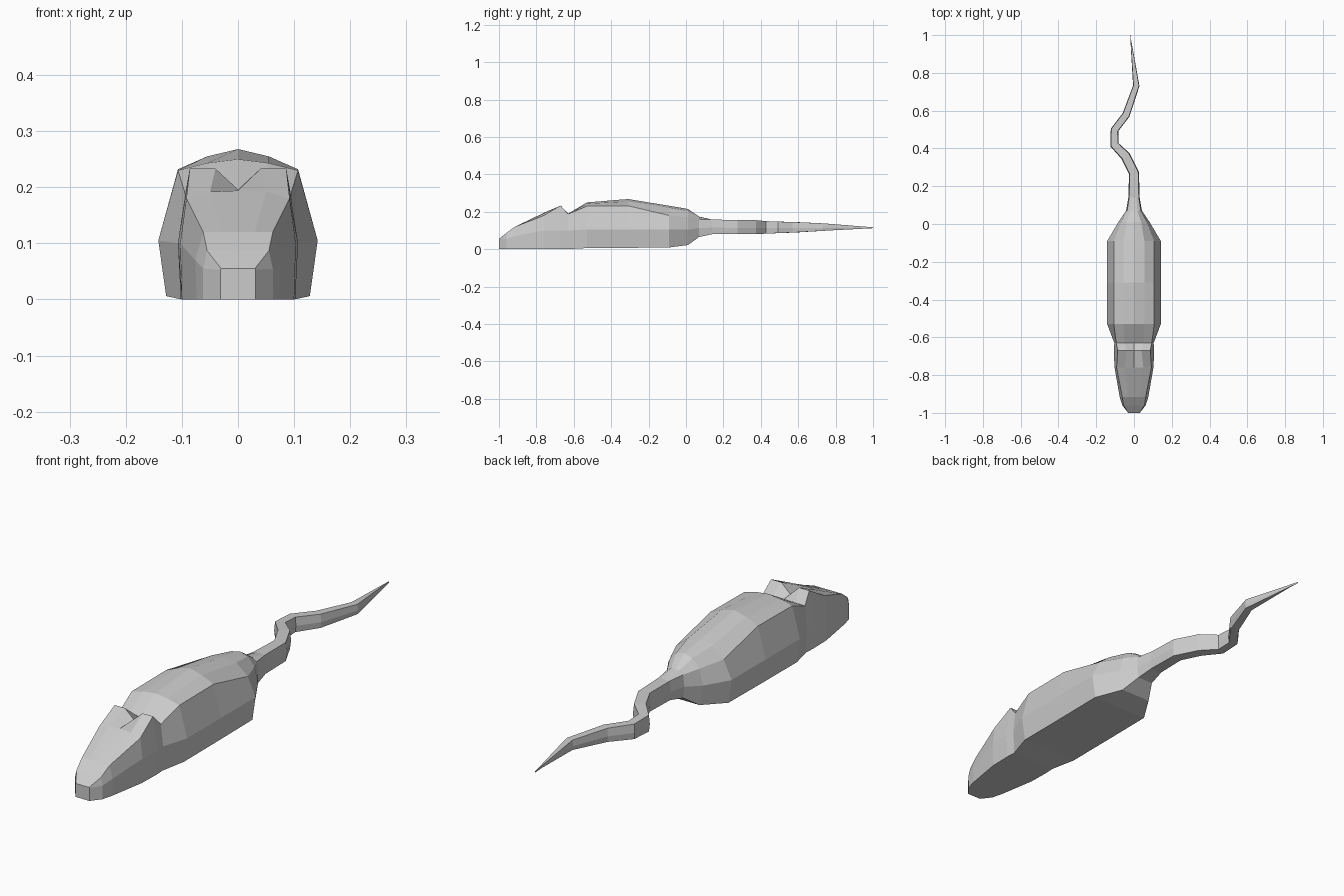
import bpy, bmesh, math
from mathutils import Vector

if "Cube" in bpy.data.objects:
    bpy.data.objects.remove(bpy.data.objects["Cube"])


def half_ring(b, m, s, q, top):
    """Mirror a right-half profile into a full ring, left bottom to right bottom."""
    right = [b, m, s, q]
    return [(-x, z) for x, z in right] + [(0, top)] + [(x, z) for x, z in reversed(right)]


def loft(name, rings, cap_start=True, cap_end=True):
    bm = bmesh.new()
    loops = [[bm.verts.new(p) for p in ring] for ring in rings]
    for a, c in zip(loops, loops[1:]):
        n = len(a)
        for i in range(n):
            j = (i + 1) % n
            bm.faces.new((a[i], a[j], c[j], c[i]))
    if cap_start:
        bm.faces.new(loops[0])
    if cap_end:
        bm.faces.new(loops[-1])
    bmesh.ops.remove_doubles(bm, verts=bm.verts, dist=0.0005)
    bmesh.ops.recalc_face_normals(bm, faces=bm.faces)
    mesh = bpy.data.meshes.new(name)
    bm.to_mesh(mesh)
    bm.free()
    obj = bpy.data.objects.new(name, mesh)
    bpy.context.collection.objects.link(obj)
    return obj


def stations(rows):
    return [[(x, y, z) for x, z in half_ring(*row)] for y, *row in rows]


# Each station: y, bottom edge, widest side, shoulder, quarter, top height
neck = (-0.63, (.100, 0), (.104, .10), (.094, .188), (.05, .19), .19)
head = [
    (-1.0, (.031, 0), (.031, .053), (.030, .055), (.015, .055), .055),
    (-0.96, (.062, 0), (.062, .055), (.055, .087), (.03, .087), .087),
    (-0.915, (.074, 0), (.076, .07), (.062, .120), (.03, .120), .120),
    (-0.76, (.100, 0), (.103, .10), (.092, .180), (.05, .192), .194),
    (-0.67, (.102, 0), (.107, .10), (.086, .233), (.04, .233), .196),
    neck,
]
loft("head", stations(head), cap_end=False)

# Tail stations: centre x, centre y, half width, bottom z, top z
tail = [
    (0, .14, .030, .080, .158), (0, .27, .027, .080, .156),
    (-.045, .36, .026, .080, .155), (-.104, .42, .023, .083, .150),
    (-.103, .498, .021, .086, .147), (-.042, .578, .020, .089, .145),
    (.012, .732, .017, .098, .138), (-.02, 1.0, .0005, .115, .117),
]


def tail_half(w, z0, z1):
    return half_ring((.85 * w, z0), (w, (z0 + z1) / 2 - .004), (.85 * w, z1), (.42 * w, z1), z1)


# Torso, narrowing into the tail base
torso = [
    neck,
    (-0.53, (.128, .006), (.142, .105), (.107, .230), (.055, .243), .250),
    (-0.31, (.128, .007), (.142, .105), (.107, .232), (.055, .255), .268),
    (-0.09, (.128, .009), (.142, .105), (.107, .180), (.055, .222), .232),
    (0.01, (.068, .022), (.083, .105), (.068, .170), (.038, .205), .215),
    (0.07, (.035, .065), (.042, .112), (.036, .160), (.018, .172), .174),
]
base = [(x, .14, z) for x, z in tail_half(*tail[0][2:])]
loft("torso", stations(torso) + [base], cap_start=False, cap_end=False)

# Winding tail, rings set square to the bisector of each bend
pts = [Vector((t[0], t[1])) for t in tail]
rings = []
for i, (cx, cy, w, z0, z1) in enumerate(tail):
    d_in = (pts[i] - pts[max(i - 1, 0)]).normalized()
    d_out = (pts[min(i + 1, len(pts) - 1)] - pts[i]).normalized()
    d = (d_in + d_out).normalized()
    rings.append([(cx + x * d.y, cy - x * d.x, z) for x, z in tail_half(w, z0, z1)])
loft("tail", rings, cap_start=False)
